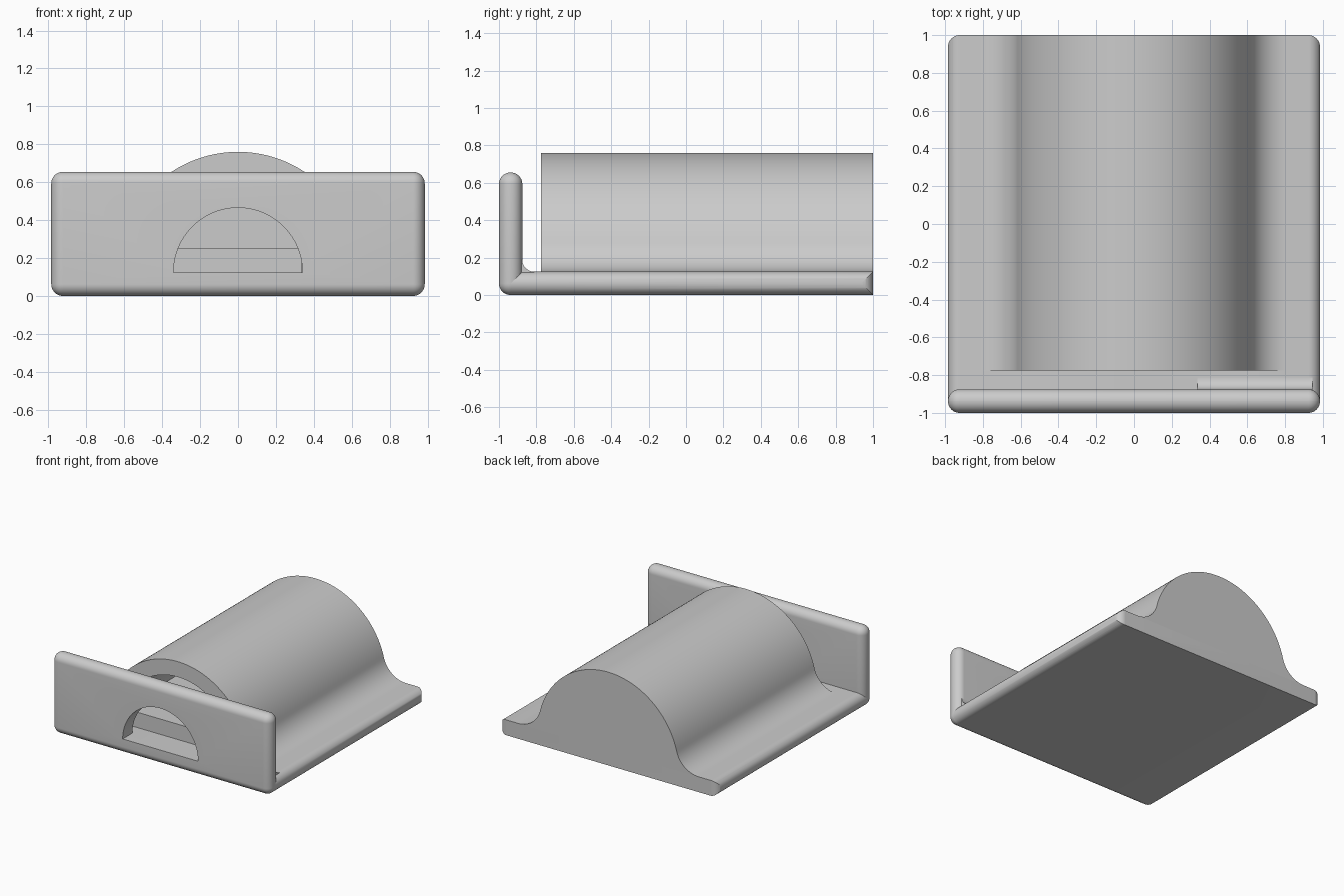
import bpy, bmesh
from math import pi, sin, cos, asin, atan2, hypot

cube = bpy.data.objects.get("Cube")
if cube:
    bpy.data.objects.remove(cube, do_unlink=True)

T = 0.125           # plate thickness
R = T / 2           # edge rounding
W = 0.985           # half width
RIDGE_FRONT = -0.775

grey = bpy.data.materials.new("plain_grey")
grey.use_nodes = True
COLOUR = (0.6, 0.6, 0.6, 1)
grey.diffuse_color = COLOUR
grey.node_tree.nodes["Principled BSDF"].inputs["Base Color"].default_value = COLOUR


def arc(cx, cy, r, a0, a1, n):
    return [(cx + r * cos(a0 + (a1 - a0) * i / n),
             cy + r * sin(a0 + (a1 - a0) * i / n)) for i in range(n + 1)]


def to_object(name, bm):
    bmesh.ops.recalc_face_normals(bm, faces=bm.faces)
    mesh = bpy.data.meshes.new(name)
    bm.to_mesh(mesh)
    bm.free()
    mesh.materials.append(grey)
    ob = bpy.data.objects.new(name, mesh)
    bpy.context.collection.objects.link(ob)
    return ob


def extrude(name, points, axis, start, end):
    """Extrude a closed outline along x, y or z."""
    place = {"x": lambda p, d: (d, *p),
             "y": lambda p, d: (p[0], d, p[1]),
             "z": lambda p, d: (*p, d)}[axis]
    bm = bmesh.new()
    a = [bm.verts.new(place(p, start)) for p in points]
    b = [bm.verts.new(place(p, end)) for p in points]
    bm.faces.new(a)
    bm.faces.new(b)
    for i in range(len(a)):
        j = (i + 1) % len(a)
        bm.faces.new((a[i], a[j], b[j], b[i]))
    return to_object(name, bm)


def select_only(ob):
    bpy.ops.object.select_all(action="DESELECT")
    ob.select_set(True)
    bpy.context.view_layer.objects.active = ob


def carve(ob, cutter, operation="DIFFERENCE"):
    cutter.hide_render = True
    mod = ob.modifiers.new("carve", "BOOLEAN")
    mod.operation = operation
    mod.solver = "EXACT"
    mod.object = cutter
    select_only(ob)
    bpy.ops.object.modifier_apply(modifier=mod.name)
    bpy.data.objects.remove(cutter, do_unlink=True)


# Base: bar with fully rounded sides, rear corners rounded in plan
sides = arc(W - R, R, R, -pi / 2, pi / 2, 16) + arc(R - W, R, R, pi / 2, 3 * pi / 2, 16)
base = extrude("base_plate", sides, "y", -1 + R, 1)
plan = ([(-W - 0.1, -1.2), (W + 0.1, -1.2), (W + 0.1, 0), (W, 0)]
        + arc(W - R, 1 - R, R, 0, pi / 2, 10)
        + arc(R - W, 1 - R, R, pi / 2, pi, 10)
        + [(-W, 0), (-W - 0.1, 0)])
carve(base, extrude("plan_cutter", plan, "z", -0.1, 0.3), "INTERSECT")

# Front plate: rounded slab with an arched opening
bm = bmesh.new()
bmesh.ops.create_cube(bm, size=1)
for v in bm.verts:
    v.co = (v.co.x * 2 * W, v.co.y * T - 1 + R, (v.co.z + 0.5) * 0.655)
bmesh.ops.bevel(bm, geom=bm.edges[:], offset=R - 0.0005, segments=10,
                profile=0.5, affect="EDGES")
front = to_object("front_plate", bm)
carve(front, extrude("opening_cutter", arc(0, T, 0.34, 0, pi, 48), "y", -1.2, -0.8))

# Ridge: half round flowing into the base through concave fillets
RR, FOOT = 0.635, 0.815
f = (FOOT ** 2 - RR ** 2) / (2 * RR)
tilt = atan2(f, FOOT)
right = arc(FOOT, T + f, f, 1.5 * pi, pi + tilt, 16)
crown = arc(0, T, RR, tilt, pi - tilt, 72)
left = [(-x, z) for x, z in reversed(right)]
ridge = extrude("ridge", right + crown[1:-1] + left, "y", RIDGE_FRONT, 1)

# Hollow inside the ridge, with a raised floor and a closed back
CAVITY = 0.51
a = asin(T / CAVITY)
carve(ridge, extrude("hollow_cutter", arc(0, T, CAVITY, a, pi - a, 64), "y",
                     RIDGE_FRONT - 0.1, 1 - T))

# Fillet between front plate and base, on the left part only
back = T - 1
strip = [(back - 0.02, T - 0.02), (back - 0.02, T + R)]
strip += arc(back + R, T + R, R, pi, 1.5 * pi, 12) + [(back + R, T - 0.02)]
fillet = extrude("corner_fillet", strip, "x", 0.335, W - 0.04)

for ob in (base, front, ridge, fillet):
    select_only(ob)
    bpy.ops.object.shade_smooth_by_angle(angle=pi / 6)
